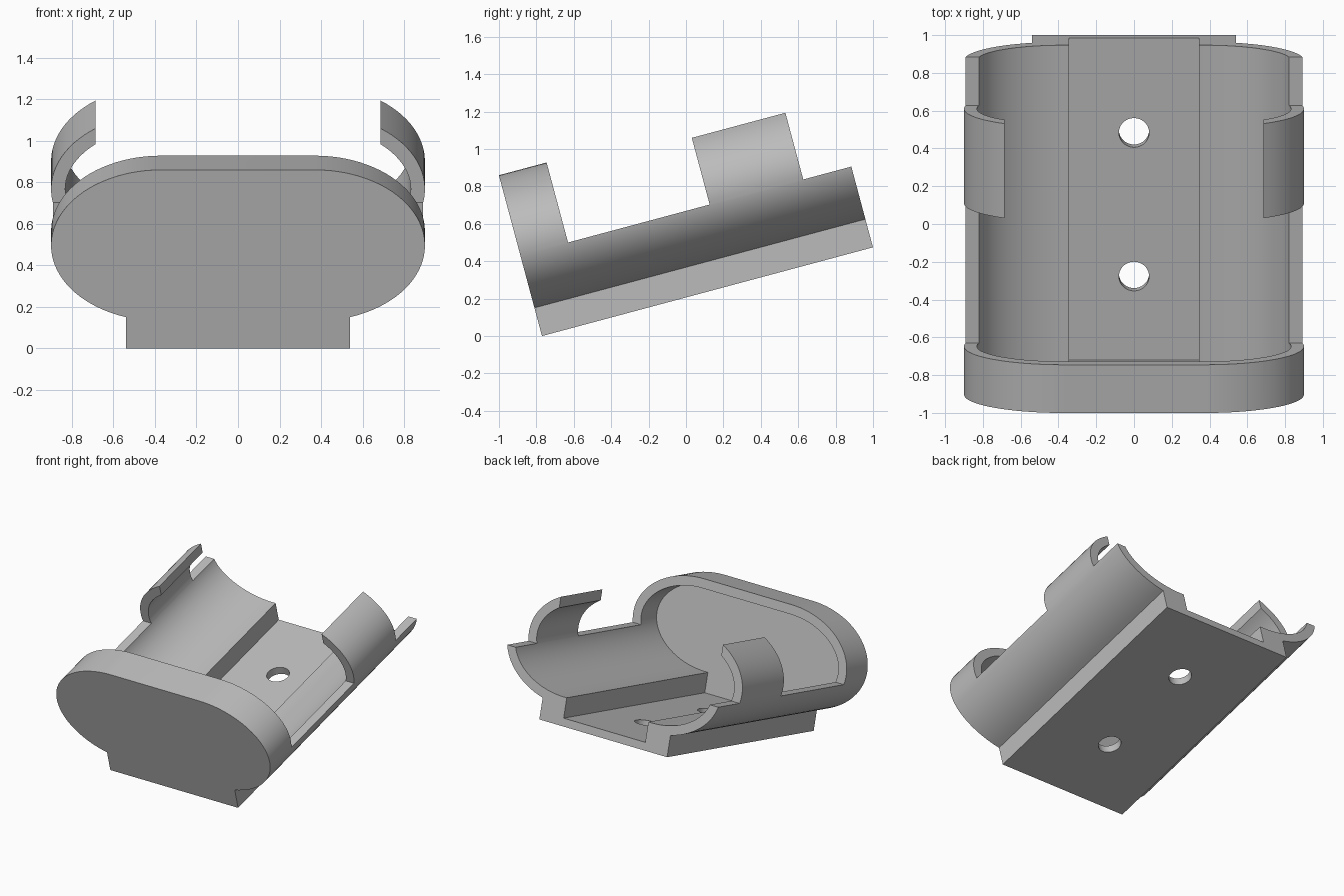
import bpy
import bmesh
from math import acos, cos, sin, pi, radians, hypot

cube = bpy.data.objects.get("Cube")
if cube:
    bpy.data.objects.remove(cube, do_unlink=True)

LENGTH, TILT = 1.832, radians(15)
FLAT, RX, RY, MID = 0.37, 0.53, 0.377, 0.513   # oval: flat half, radii, mid height
WALL, RIM = 0.068, 0.447                       # wall thickness, side wall height
BASE_X, SLOT_X, SLOT_Z = 0.54, 0.345, 0.058

grey = bpy.data.materials.new("plain grey")
grey.use_nodes = True
colour = (0.5, 0.5, 0.5, 1)
grey.diffuse_color = colour
grey.node_tree.nodes["Principled BSDF"].inputs["Base Color"].default_value = colour


def add_object(name, bm):
    bmesh.ops.recalc_face_normals(bm, faces=bm.faces)
    mesh = bpy.data.meshes.new(name)
    bm.to_mesh(mesh)
    bm.free()
    mesh.materials.append(grey)
    obj = bpy.data.objects.new(name, mesh)
    bpy.context.collection.objects.link(obj)
    return obj


def prism(name, outline, y0, y1):
    """Extrude an x-z outline along y."""
    bm = bmesh.new()
    face = bm.faces.new([bm.verts.new((x, y0, z)) for x, z in outline])
    new = bmesh.ops.extrude_face_region(bm, geom=[face])["geom"]
    verts = [v for v in new if isinstance(v, bmesh.types.BMVert)]
    bmesh.ops.translate(bm, verts=verts, vec=(0, y1 - y0, 0))
    return add_object(name, bm)


def box(name, half_x, y0, y1, z0, z1):
    corners = [(-half_x, z0), (half_x, z0), (half_x, z1), (-half_x, z1)]
    return prism(name, corners, y0, y1)


def rounded_outline(start, inset, foot):
    """Mirrored elliptical ends, closed below by the foot points."""
    steps = 40
    right = []
    for i in range(steps + 1):
        a = start + (pi / 2 - start) * i / steps
        nx, nz = RY * cos(a), RX * sin(a)
        n = hypot(nx, nz)
        right.append((FLAT + RX * cos(a) - inset * nx / n,
                      MID + RY * sin(a) - inset * nz / n))
    left = [(-x, z) for x, z in reversed(right)]
    return right + left + foot


def cut(target, cutter):
    cutter.hide_render = True
    mod = target.modifiers.new("cut", "BOOLEAN")
    mod.operation = "DIFFERENCE"
    mod.solver = "EXACT"
    mod.object = cutter
    bpy.context.view_layer.objects.active = target
    bpy.ops.object.modifier_apply(modifier=mod.name)
    bpy.data.objects.remove(cutter, do_unlink=True)


# Oval body with its flat base block
holder = prism("holder_body", rounded_outline(
    -acos((BASE_X - FLAT) / RX), 0, [(-BASE_X, 0), (BASE_X, 0)]), 0, LENGTH)

# Hollow interior with the sunken floor channel, open at the back
floor = MID - RY + WALL
cut(holder, prism("cavity", rounded_outline(-pi / 2, WALL, [
    (-SLOT_X, floor), (-SLOT_X, SLOT_Z), (SLOT_X, SLOT_Z), (SLOT_X, floor)]),
    WALL, LENGTH + 0.2))

# Open top: leaves the front cap and a pair of curved side clips
cut(holder, box("top_opening", 0.685, 0.264, LENGTH + 0.3, RIM, 1.2))
cut(holder, box("front_gap", 1.2, 0.264, 1.048, RIM, 1.3))
cut(holder, box("back_gap", 1.2, 1.566, LENGTH + 0.4, RIM, 1.3))

# Screw holes through the floor
for y in (0.526, 1.313):
    ring = [(0.08 * cos(2 * pi * i / 48), 0.08 * sin(2 * pi * i / 48)) for i in range(48)]
    hole = prism("screw_hole", ring, -0.1, 0.15)
    hole.rotation_euler.x = pi / 2
    hole.location = (0, y, 0.03)
    bpy.context.view_layer.update()
    cut(holder, hole)

# Tilt the whole holder back onto its front edge
holder.rotation_euler.x = TILT
holder.location.y = -0.77
bpy.ops.object.select_all(action="DESELECT")
holder.select_set(True)
bpy.context.view_layer.objects.active = holder
bpy.ops.object.shade_smooth_by_angle(angle=radians(30))
